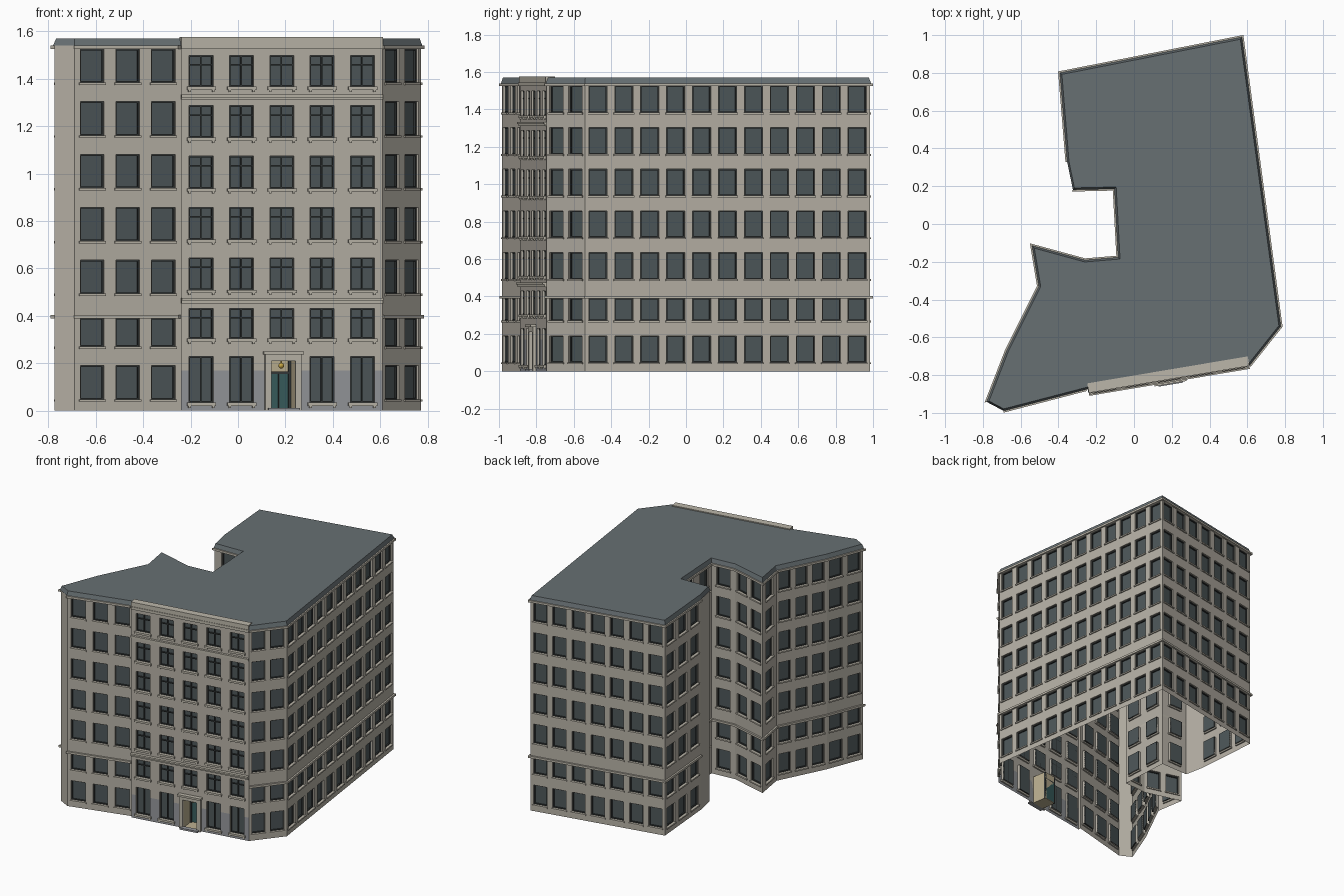
import bpy, bmesh
from mathutils import Vector

if "Cube" in bpy.data.objects:
    bpy.data.objects.remove(bpy.data.objects["Cube"])

COLORS = {
    "wall": (0.47, 0.44, 0.38, 1), "trim": (0.50, 0.47, 0.40, 1), "plinth": (0.30, 0.31, 0.33, 1),
    "roof": (0.135, 0.16, 0.17, 1), "glass": (0.075, 0.095, 0.10, 1), "frame": (0.035, 0.04, 0.04, 1),
    "recess": (0.50, 0.43, 0.28, 1), "door": (0.04, 0.11, 0.11, 1), "lamp": (0.60, 0.40, 0.06, 1)}
PART_COLOR = {
    "wing_walls": "wall", "front_facade_wall": "wall", "facade_base": "plinth", "window_glass": "glass",
    "window_frames": "frame", "window_sills": "trim", "wing_cornice": "trim", "wing_string_course": "trim",
    "facade_bands": "trim", "facade_parapet": "trim", "roof": "roof", "door_recess": "recess",
    "door_leaf": "door", "door_frame": "frame", "door_surround": "trim", "entrance_step": "plinth",
    "entrance_lamp": "lamp"}
parts = {name: bmesh.new() for name in PART_COLOR}

# Footprint corners, counter-clockwise, with window columns on the wall that starts there
PLAN = [(-0.69, -0.985, 3), (-0.24, -0.868, 0), (-0.24, -0.888, 5), (0.61, -0.745, 2),
        (0.773, -0.54, 11), (0.568, 0.985, 7), (-0.388, 0.797, 3), (-0.35, 0.33, 0),
        (-0.32, 0.185, 1), (-0.10, 0.19, 2), (-0.08, -0.18, 1), (-0.26, -0.195, 2),
        (-0.535, -0.12, 1), (-0.50, -0.33, 3), (-0.67, -0.67, 2), (-0.775, -0.94, 0)]
FACADE = 2
P = [Vector((x, y)) for x, y, n in PLAN]
N = len(P)
EAVES, TOP = 1.54, 1.57


def face(part, pts):
    bm = parts[part]
    return bm.faces.new([bm.verts.new(p) for p in pts])


def prism(part, base, z0, z1, top=None):
    """Closed prism over a counter-clockwise plan polygon."""
    bm = parts[part]
    lo = [bm.verts.new((p[0], p[1], z0)) for p in base]
    hi = [bm.verts.new((p[0], p[1], z1)) for p in (top or base)]
    bm.faces.new(hi)
    bm.faces.new(lo[::-1])
    for i in range(len(lo)):
        j = (i + 1) % len(lo)
        bm.faces.new((lo[i], lo[j], hi[j], hi[i]))


def seg_normal(i):
    d = (P[(i + 1) % N] - P[i % N]).normalized()
    return Vector((d.y, -d.x))


def offset(d):
    """Mitred offset of the footprint."""
    out = []
    for i in range(N):
        a, b = seg_normal(i - 1), seg_normal(i)
        out.append(P[i] + (a + b) * d / (1 + a.dot(b)))
    return out


class Wall:
    """Local wall coordinates: t along the wall, d outward, z up."""
    def __init__(self, i):
        self.a = P[i]
        self.u = P[(i + 1) % N] - P[i]
        self.L = self.u.length
        self.u = self.u.normalized()
        self.n = seg_normal(i)

    def xy(self, t, d):
        return self.a + self.u * t + self.n * d

    def pt(self, t, d, z):
        p = self.xy(t, d)
        return (p.x, p.y, z)

    def box(self, part, t0, t1, d0, d1, z0, z1):
        prism(part, [self.xy(t0, d1), self.xy(t1, d1), self.xy(t1, d0), self.xy(t0, d0)], z0, z1)

    def panel(self, part, t0, t1, d, z0, z1):
        face(part, [self.pt(t0, d, z0), self.pt(t1, d, z0), self.pt(t1, d, z1), self.pt(t0, d, z1)])

    def reveal(self, part, t0, t1, z0, z1, depth):
        c = [(t0, z0), (t1, z0), (t1, z1), (t0, z1)]
        for (ta, za), (tb, zb) in zip(c, c[1:] + c[:1]):
            face(part, [self.pt(ta, 0, za), self.pt(tb, 0, zb),
                        self.pt(tb, -depth, zb), self.pt(ta, -depth, za)])

    def sheet(self, part, holes, base=None):
        """Wall surface on a grid, leaving the holes open."""
        ts = sorted({0, self.L} | {t for h in holes for t in h[:2]})
        zs = sorted({0, EAVES} | {z for h in holes for z in h[2:]} | ({0.17} if base else set()))
        for t0, t1 in zip(ts, ts[1:]):
            for z0, z1 in zip(zs, zs[1:]):
                t, z = (t0 + t1) / 2, (z0 + z1) / 2
                if not any(h[0] < t < h[1] and h[2] < z < h[3] for h in holes):
                    self.panel(base if base and z < 0.17 else part, t0, t1, 0, z0, z1)

    def window(self, part, t0, t1, z0, z1, transom=None, mullion=False):
        dep, f = 0.02, 0.006
        self.reveal(part, t0, t1, z0, z1, dep)
        self.panel("window_glass", t0, t1, -dep, z0, z1)
        bars = [(t0, t0 + f, z0, z1), (t1 - f, t1, z0, z1),
                (t0 + f, t1 - f, z0, z0 + f), (t0 + f, t1 - f, z1 - f, z1)]
        if mullion:
            m = (t0 + t1) / 2
            bars.append((m - f / 2, m + f / 2, z0 + f, z1 - f))
        if transom:
            z = z0 + (z1 - z0) * transom
            bars.append((t0 + f, t1 - f, z - f / 2, z + f / 2))
        for b0, b1, c0, c1 in bars:
            self.box("window_frames", b0, b1, -dep, -0.011, c0, c1)


# Wing and courtyard walls with seven window rows
for i, (_, _, n) in enumerate(PLAN):
    if i == FACADE:
        continue
    w = Wall(i)
    holes = []
    for c in range(n):
        pitch = w.L / n
        half = min(0.104, pitch * 0.7) / 2
        for r in range(7):
            z0 = 0.048 + 0.2227 * r
            z1 = 0.39 if r == 1 else z0 + 0.142
            holes.append((pitch * (c + 0.5) - half, pitch * (c + 0.5) + half, z0, min(z1, 1.525)))
    w.sheet("wing_walls", holes)
    for t0, t1, z0, z1 in holes:
        w.window("wing_walls", t0, t1, z0, z1)
        w.box("window_sills", t0 - 0.006, t1 + 0.006, -0.01, 0.008, z0 - 0.01, z0)

# Cornice and string course round the wings
for part, z0, z1, d in (("wing_cornice", 1.525, 1.54, 0.013), ("wing_string_course", 0.388, 0.403, 0.012)):
    O = offset(d)
    for i in range(N):
        if i not in (1, FACADE, 7, 15):
            j = (i + 1) % N
            prism(part, [O[i], O[j], P[j], P[i]], z0, z1)

# Front facade: five columns, doorway in the middle of the ground floor
w = Wall(FACADE)
scale = w.L / 0.85
tx = lambda x: (x + 0.24) * scale
ROWS = [(0.034, 0.228), (0.304, 0.430), (0.510, 0.645), (0.722, 0.858),
        (0.938, 1.075), (1.152, 1.287), (1.367, 1.498)]
door = (tx(0.138), tx(0.24), 0, 0.21)
wins = []
for c in range(5):
    x = -0.155 + 0.17 * c
    for r, (z0, z1) in enumerate(ROWS):
        if r == 0 and c == 2:
            continue
        wins.append((r, (tx(x - 0.051), tx(x + 0.051), z0, z1)))
w.sheet("front_facade_wall", [h for r, h in wins] + [door], "facade_base")
for r, (t0, t1, z0, z1) in wins:
    w.window("front_facade_wall", t0, t1, z0, z1, None if r == 0 else 0.7, True)
    w.box("window_sills", t0 - 0.01, t1 + 0.01, -0.01, 0.013, z0 - 0.014, z0)
    for t in (t0 - 0.004, t1 - 0.006):
        w.box("window_sills", t, t + 0.01, 0, 0.008, z0 - 0.022, z0 - 0.014)

# Facade bands, top cornice and parapet
for z0, z1, d in ((0.452, 0.464, 0.012), (0.464, 0.476, 0.022), (1.312, 1.322, 0.008),
                  (1.322, 1.334, 0.016), (1.525, 1.545, 0.010)):
    w.box("facade_bands", 0, w.L, 0, d, z0, z1)
w.box("facade_parapet", 0, w.L, -0.045, 0.006, 1.545, 1.577)

# Entrance: deep recess, door, surround, step and lamp
t0, t1, _, zt = door
DEEP = 0.11
w.reveal("door_recess", t0, t1, 0, zt, DEEP)
w.panel("door_recess", t0, t1, -DEEP, 0, zt)
w.box("door_leaf", t0 + 0.012, t1 - 0.012, -DEEP, -DEEP + 0.008, 0.004, 0.155)
for a, b, z0, z1 in ((t0, t0 + 0.012, 0, zt), (t1 - 0.012, t1, 0, zt),
                     (t0 + 0.012, t1 - 0.012, 0.155, 0.165),
                     ((t0 + t1) / 2 - 0.003, (t0 + t1) / 2 + 0.003, 0.004, 0.155)):
    w.box("door_frame", a, b, -DEEP, -DEEP + 0.013, z0, z1)
for a, b in ((t0 - 0.026, t0), (t1, t1 + 0.026)):
    w.box("door_surround", a, b, 0, 0.016, 0, zt)
w.box("door_surround", t0 - 0.026, t1 + 0.026, 0, 0.016, zt, 0.236)
w.box("door_surround", t0 - 0.034, t1 + 0.034, 0, 0.03, 0.236, 0.25)
w.box("entrance_step", t0 - 0.015, t1 + 0.015, 0, 0.035, 0, 0.012)
lamp = bmesh.ops.create_uvsphere(parts["entrance_lamp"], u_segments=12, v_segments=8, radius=0.012)
bmesh.ops.translate(parts["entrance_lamp"], verts=lamp["verts"],
                    vec=w.pt((t0 + t1) / 2, -0.04, 0.19))
w.box("entrance_lamp", (t0 + t1) / 2 - 0.002, (t0 + t1) / 2 + 0.002, -0.042, -0.038, 0.2, zt)

# Slate roof with a slightly sloped edge
prism("roof", offset(0.004), EAVES, TOP, offset(-0.006))

# Turn every part into a coloured object
mats = {}
for key, col in COLORS.items():
    mats[key] = bpy.data.materials.new(key)
    mats[key].diffuse_color = col
for name, bm in parts.items():
    bmesh.ops.remove_doubles(bm, verts=bm.verts, dist=1e-5)
    me = bpy.data.meshes.new(name)
    bm.to_mesh(me)
    bm.free()
    me.materials.append(mats[PART_COLOR[name]])
    bpy.context.collection.objects.link(bpy.data.objects.new(name, me))

for m in bpy.data.materials:
    if m.users and not m.is_grease_pencil:
        m.use_nodes = True
        m.node_tree.nodes["Principled BSDF"].inputs["Base Color"].default_value = m.diffuse_color
